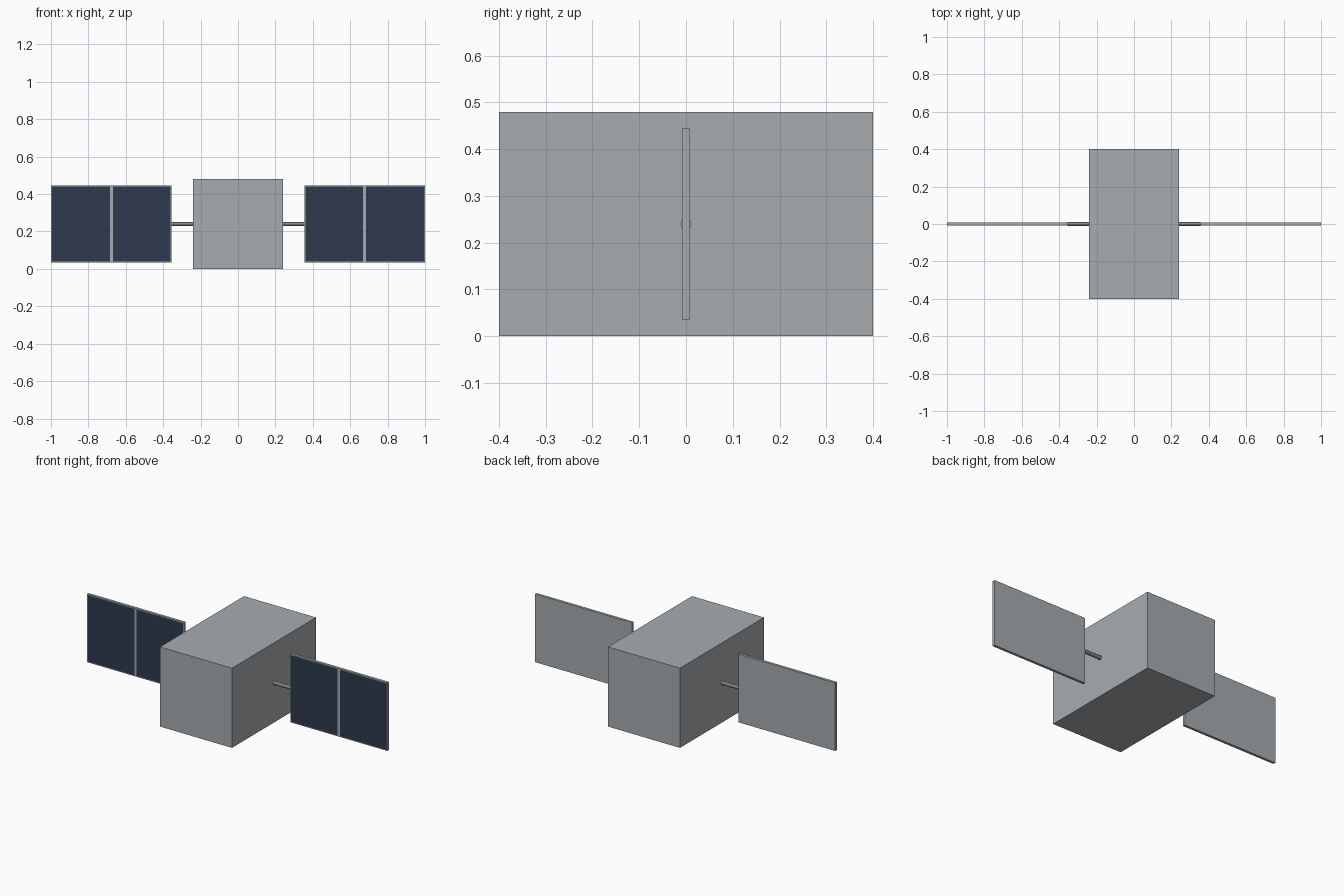
import bpy
import bmesh
import math
from mathutils import Matrix, Vector

default = bpy.data.objects.get("Cube")
if default:
    bpy.data.objects.remove(default, do_unlink=True)


def make_material(name, rgb):
    mat = bpy.data.materials.new(name)
    mat.use_nodes = True
    color = (*rgb, 1)
    mat.diffuse_color = color
    mat.node_tree.nodes["Principled BSDF"].inputs["Base Color"].default_value = color
    return mat


grey = make_material("light_grey_metal", (0.39, 0.415, 0.43))
navy = make_material("navy_solar_cell", (0.026, 0.042, 0.076))


def finish(name, bm, materials):
    mesh = bpy.data.meshes.new(name)
    bmesh.ops.recalc_face_normals(bm, faces=bm.faces)
    bm.to_mesh(mesh)
    bm.free()
    for mat in materials:
        mesh.materials.append(mat)
    obj = bpy.data.objects.new(name, mesh)
    bpy.context.collection.objects.link(obj)
    return obj


def box(size, center):
    bm = bmesh.new()
    bmesh.ops.create_cube(bm, size=1)
    bmesh.ops.scale(bm, vec=size, verts=bm.verts)
    bmesh.ops.translate(bm, vec=center, verts=bm.verts)
    return bm


MID_Z = 0.24
BODY_X = 0.24          # half width of the body
INNER, OUTER = 0.355, 1.0
HALF_H, HALF_T = 0.205, 0.008
RIM, HALF_BAR = 0.005, 0.008

# Main body
finish("body", box((2 * BODY_X, 0.8, 2 * MID_Z), (0, 0, MID_Z)), [grey])


def solar_panel(name, side):
    """Thin slab whose front is cut into two cells with a rim and centre bar."""
    mid = (INNER + OUTER) / 2
    bm = box((OUTER - INNER, 2 * HALF_T, 2 * HALF_H), (side * mid, 0, MID_Z))
    cuts = [((1, 0, 0), (side * x, 0, 0))
            for x in (INNER + RIM, mid - HALF_BAR, mid + HALF_BAR, OUTER - RIM)]
    cuts += [((0, 0, 1), (0, 0, MID_Z + s * (HALF_H - RIM))) for s in (-1, 1)]
    for normal, point in cuts:
        bmesh.ops.bisect_plane(bm, geom=bm.verts[:] + bm.edges[:] + bm.faces[:],
                               plane_co=Vector(point), plane_no=Vector(normal))
    bm.normal_update()
    for face in bm.faces:
        c = face.calc_center_median()
        x = abs(c.x)
        in_cell = (INNER + RIM < x < OUTER - RIM and abs(x - mid) > HALF_BAR
                   and abs(c.z - MID_Z) < HALF_H - RIM)
        face.material_index = int(face.normal.y < -0.5 and in_cell)
    finish(name, bm, [grey, navy])


def support_rod(name, side):
    """Slim rod joining the body to a panel."""
    bm = bmesh.new()
    place = (Matrix.Translation((side * (BODY_X + INNER) / 2, 0, MID_Z))
             @ Matrix.Rotation(math.pi / 2, 4, 'Y'))
    bmesh.ops.create_cone(bm, cap_ends=True, segments=8, radius1=0.012,
                          radius2=0.012, depth=INNER - BODY_X, matrix=place)
    finish(name, bm, [grey])


for label, side in (("left", 1), ("right", -1)):
    solar_panel(label + "_solar_panel", side)
    support_rod(label + "_support_rod", side)
